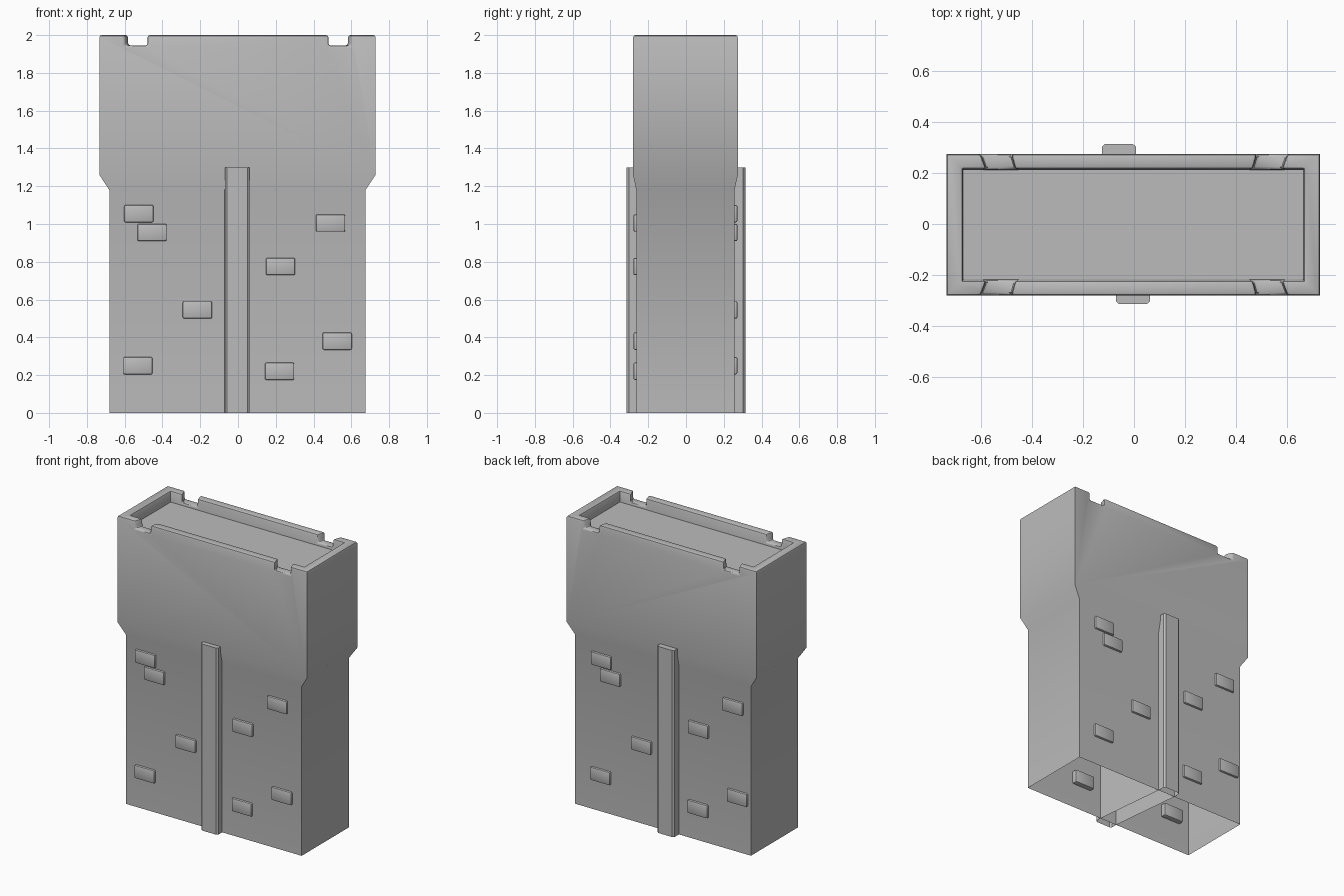
import bpy, bmesh
from mathutils import Vector

cube = bpy.data.objects.get("Cube")
if cube:
    bpy.data.objects.remove(cube, do_unlink=True)

# One stone colour for everything
stone = bpy.data.materials.new("grey_stone")
stone.use_nodes = True
GREY = (0.5, 0.5, 0.5, 1)
stone.diffuse_color = GREY
stone.node_tree.nodes["Principled BSDF"].inputs["Base Color"].default_value = GREY

CX, CY = -0.003, -0.003   # wall centre
SHIFT = -0.055            # sideways offset of the back face details


def add_object(name, bm):
    bmesh.ops.recalc_face_normals(bm, faces=bm.faces)
    mesh = bpy.data.meshes.new(name)
    bm.to_mesh(mesh)
    bm.free()
    mesh.materials.append(stone)
    obj = bpy.data.objects.new(name, mesh)
    bpy.context.collection.objects.link(obj)
    return obj


def shade(obj):
    bpy.ops.object.select_all(action='DESELECT')
    obj.select_set(True)
    bpy.context.view_layer.objects.active = obj
    bpy.ops.object.shade_smooth_by_angle(angle=0.6)


def loft(rings):
    """Closed solid through rings of equal point count."""
    bm = bmesh.new()
    loops = [[bm.verts.new(p) for p in ring] for ring in rings]
    n = len(loops[0])
    for a, b in zip(loops, loops[1:]):
        for i in range(n):
            j = (i + 1) % n
            bm.faces.new((a[i], a[j], b[j], b[i]))
    bm.faces.new(loops[0][::-1])
    bm.faces.new(loops[-1])
    return bm


def rect(hx, hy, z):
    return [(CX + sx * hx, CY + sy * hy, z) for sx, sy in ((-1, -1), (1, -1), (1, 1), (-1, 1))]


def open_bottom(bm):
    low = [f for f in bm.faces if all(v.co.z < 0.001 for v in f.verts)]
    bmesh.ops.delete(bm, geom=low, context='FACES')


# Wall body: straight base, flared upper part, sunken walkway
wall = add_object("wall_body", loft([
    rect(0.678, 0.26, 0), rect(0.678, 0.26, 1.18), rect(0.731, 0.277, 1.26),
    rect(0.731, 0.277, 2), rect(0.668, 0.218, 2), rect(0.664, 0.214, 1.925)]))

# Slanted notches through both parapets
for sx in (-1, 1):
    for sy in (-1, 1):
        def notch(z):
            outline = ((0.605, 0.29), (0.485, 0.29), (0.46, 0.2), (0.572, 0.2))
            return [(sx * x, CY + sy * y, z) for x, y in outline]
        cutter = add_object("notch_cutter", loft([notch(1.945), notch(2.1)]))
        mod = wall.modifiers.new("notch", 'BOOLEAN')
        mod.operation, mod.solver, mod.object = 'DIFFERENCE', 'EXACT', cutter
        bpy.context.view_layer.objects.active = wall
        bpy.ops.object.modifier_apply(modifier=mod.name)
        bpy.data.objects.remove(cutter, do_unlink=True)

# Soften the parapet and open the underside
bm = bmesh.new()
bm.from_mesh(wall.data)
rim = [e for e in bm.edges if len(e.link_faces) == 2 and e.calc_face_angle() > 0.5
       and min(v.co.z for v in e.verts) > 1.94]
bmesh.ops.bevel(bm, geom=rim, offset=0.012, segments=2, profile=0.5,
                affect='EDGES', clamp_overlap=True)
open_bottom(bm)
bm.to_mesh(wall.data)
bm.free()
shade(wall)

# Buttress: one slightly skewed pier running through the wall
outline = ((-0.07, -0.265), (-0.07, -0.303), (-0.058, -0.314), (0.05, -0.314), (0.062, -0.303),
           (0.062, -0.265), (0.062 + SHIFT, 0.26), (0.062 + SHIFT, 0.303), (0.05 + SHIFT, 0.314),
           (-0.058 + SHIFT, 0.314), (-0.07 + SHIFT, 0.303), (-0.07 + SHIFT, 0.26))
bm = loft([[(x, y, z) for x, y in outline] for z in (0, 1.3)])
open_bottom(bm)
shade(add_object("buttress", bm))

# Protruding bricks, repeated on the back turned half round
BRICKS = ((-0.525, 1.055), (-0.455, 0.955), (0.49, 1.005), (0.225, 0.775),
          (-0.215, 0.545), (0.525, 0.38), (-0.53, 0.25), (0.22, 0.22))
for side, sign in (("front", 1), ("back", -1)):
    for x, z in BRICKS:
        bm = bmesh.new()
        bmesh.ops.create_cube(bm, size=1)
        bmesh.ops.scale(bm, vec=(0.155, 0.05, 0.092), verts=bm.verts)
        bmesh.ops.bevel(bm, geom=bm.edges[:], offset=0.008, segments=2, profile=0.5, affect='EDGES')
        px = x if sign > 0 else SHIFT - x
        bmesh.ops.translate(bm, vec=Vector((px, CY - sign * 0.25, z)), verts=bm.verts)
        shade(add_object(side + "_brick", bm))
